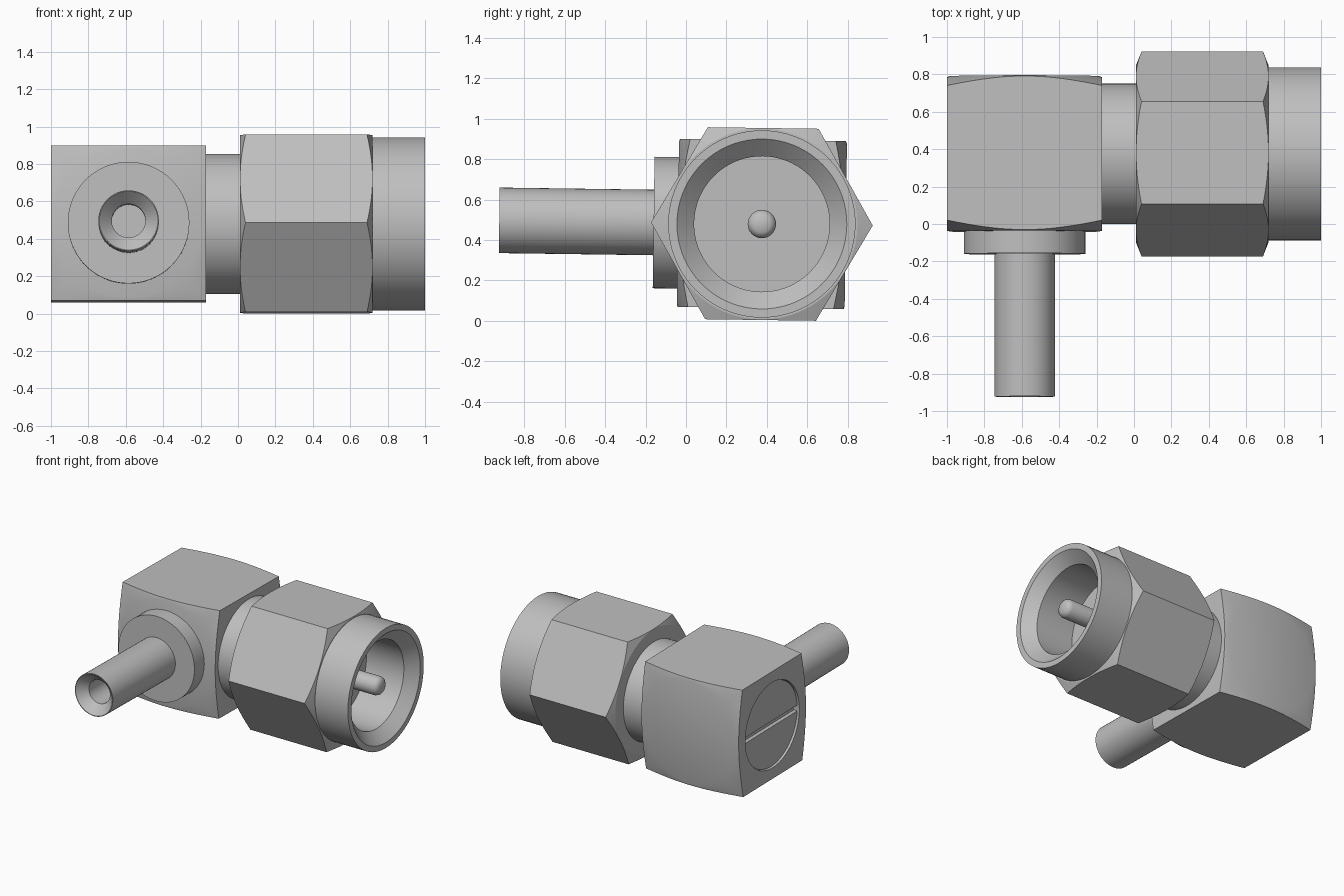
import bpy, bmesh, math
from mathutils import Matrix

old = bpy.data.objects.get("Cube")
if old:
    bpy.data.objects.remove(old)

# One plain metal colour
metal = bpy.data.materials.new("grey_metal")
metal.use_nodes = True
GREY = (0.52, 0.52, 0.52, 1)
metal.diffuse_color = GREY
metal.node_tree.nodes["Principled BSDF"].inputs["Base Color"].default_value = GREY

# Everything is built around the nut axis (local x), then placed with a tiny roll
PLACE = Matrix.Translation((0, 0.375, 0.479)) @ Matrix.Rotation(math.radians(-0.8), 4, 'X')
BLOCK_X = -0.585   # centre of the elbow block
HALF = 0.415       # half the block's width
END = BLOCK_X - HALF
ALONG_Y = Matrix.Translation((BLOCK_X, 0, 0)) @ Matrix.Rotation(math.radians(90), 4, 'Z')


def make(name, bm, matrix=Matrix()):
    bmesh.ops.recalc_face_normals(bm, faces=bm.faces)
    mesh = bpy.data.meshes.new(name)
    bm.to_mesh(mesh)
    bm.free()
    mesh.transform(matrix)
    mesh.materials.append(metal)
    obj = bpy.data.objects.new(name, mesh)
    bpy.context.collection.objects.link(obj)
    return obj


def lathe(name, profile, matrix=Matrix(), sides=72, closed=False):
    """Revolve (distance along axis, radius) points around local x."""
    bm = bmesh.new()
    verts = [bm.verts.new((a, 0, r)) for a, r in profile]
    pairs = list(zip(verts, verts[1:]))
    if closed:
        pairs.append((verts[-1], verts[0]))
    edges = [bm.edges.new(p) for p in pairs]
    bmesh.ops.spin(bm, geom=verts + edges, cent=(0, 0, 0), axis=(1, 0, 0),
                   angle=math.tau, steps=sides, use_duplicate=False)
    bmesh.ops.remove_doubles(bm, verts=bm.verts, dist=1e-5)
    return make(name, bm, matrix)


def box(name, centre, size):
    bm = bmesh.new()
    bmesh.ops.create_cube(bm, size=1)
    return make(name, bm, Matrix.Translation(centre) @ Matrix.Diagonal((*size, 1)))


def cut(obj, cutter, operation):
    """Apply a boolean and discard the helper."""
    mod = obj.modifiers.new("cut", 'BOOLEAN')
    mod.operation, mod.object, mod.solver = operation, cutter, 'EXACT'
    graph = bpy.context.evaluated_depsgraph_get()
    mesh = bpy.data.meshes.new_from_object(obj.evaluated_get(graph))
    obj.modifiers.clear()
    obj.data = mesh
    bpy.data.objects.remove(cutter)


def finish(obj, angle=20):
    obj.data.shade_smooth()
    obj.data.set_sharp_from_angle(angle=math.radians(angle))
    obj.matrix_world = PLACE


# Elbow block: cube with conical relief on its front and back corners
block = box("elbow_block", (BLOCK_X, 0, 0), (2 * HALF,) * 3)
relief = [(-HALF - 0.1, 0), (-HALF - 0.1, 0.06), (-HALF + 0.08, 0.672),
          (HALF - 0.08, 0.672), (HALF + 0.1, 0.06), (HALF + 0.1, 0)]
cut(block, lathe("relief_cutter", relief, ALONG_Y, 96), 'INTERSECT')

# Slotted round cap, slightly sunk into the block's end
recess = [(END - 0.1, 0), (END - 0.1, 0.33), (END + 0.06, 0.33), (END + 0.06, 0)]
cut(block, lathe("recess_cutter", recess), 'DIFFERENCE')
finish(block, 25)
cap = lathe("slotted_cap", [(END + 0.015, 0), (END + 0.015, 0.325), (END + 0.1, 0.325),
                            (END + 0.1, 0)])
cut(cap, box("slot_cutter", (END, 0, 0), (0.09, 0.8, 0.045)), 'DIFFERENCE')
finish(cap)

# Collar between block and nut
finish(lathe("collar", [(-0.25, 0), (-0.25, 0.375), (0.1, 0.375), (0.1, 0)]))

# Hexagonal nut with chamfered corners and an open bore, one corner towards the front
bm = bmesh.new()
bmesh.ops.create_cone(bm, cap_ends=True, segments=6, radius1=0.548, radius2=0.548, depth=0.75)
bm.verts.ensure_lookup_table()
turn = Matrix.Rotation(math.radians(90), 4, 'Y')
corner = turn @ bm.verts[0].co
roll = Matrix.Rotation(-math.atan2(corner.z, corner.y), 4, 'X')
nut = make("hex_nut", bm, Matrix.Translation((0.365, 0, 0)) @ roll @ turn)
envelope = [(0.01, 0.36), (0.01, 0.472), (0.045, 0.56), (0.685, 0.56), (0.72, 0.472), (0.72, 0.36)]
cut(nut, lathe("chamfer_cutter", envelope, sides=96, closed=True), 'INTERSECT')
finish(nut)

# Round sleeve with a flared mouth and a deep floor
finish(lathe("sleeve", [(0.3, 0), (0.3, 0.4), (0.6, 0.4), (0.6, 0.463), (1, 0.463), (1, 0.42),
                        (0.92, 0.335), (0.6, 0.335), (0.6, 0)]))

# Centre contact pin
finish(lathe("centre_pin", [(0.55, 0), (0.55, 0.07), (0.93, 0.07), (0.953, 0.062),
                            (0.968, 0.042), (0.97, 0)], sides=32), 40)

# Cable flange and countersunk cable tube leaving through the front
finish(lathe("cable_flange", [(-0.535, 0), (-0.535, 0.325), (-0.38, 0.325), (-0.38, 0)], ALONG_Y))
finish(lathe("cable_tube", [(-0.9, 0), (-0.9, 0.09), (-1.23, 0.09), (-1.298, 0.157),
                            (-1.298, 0.162), (-0.5, 0.162), (-0.5, 0)], ALONG_Y, 48))
